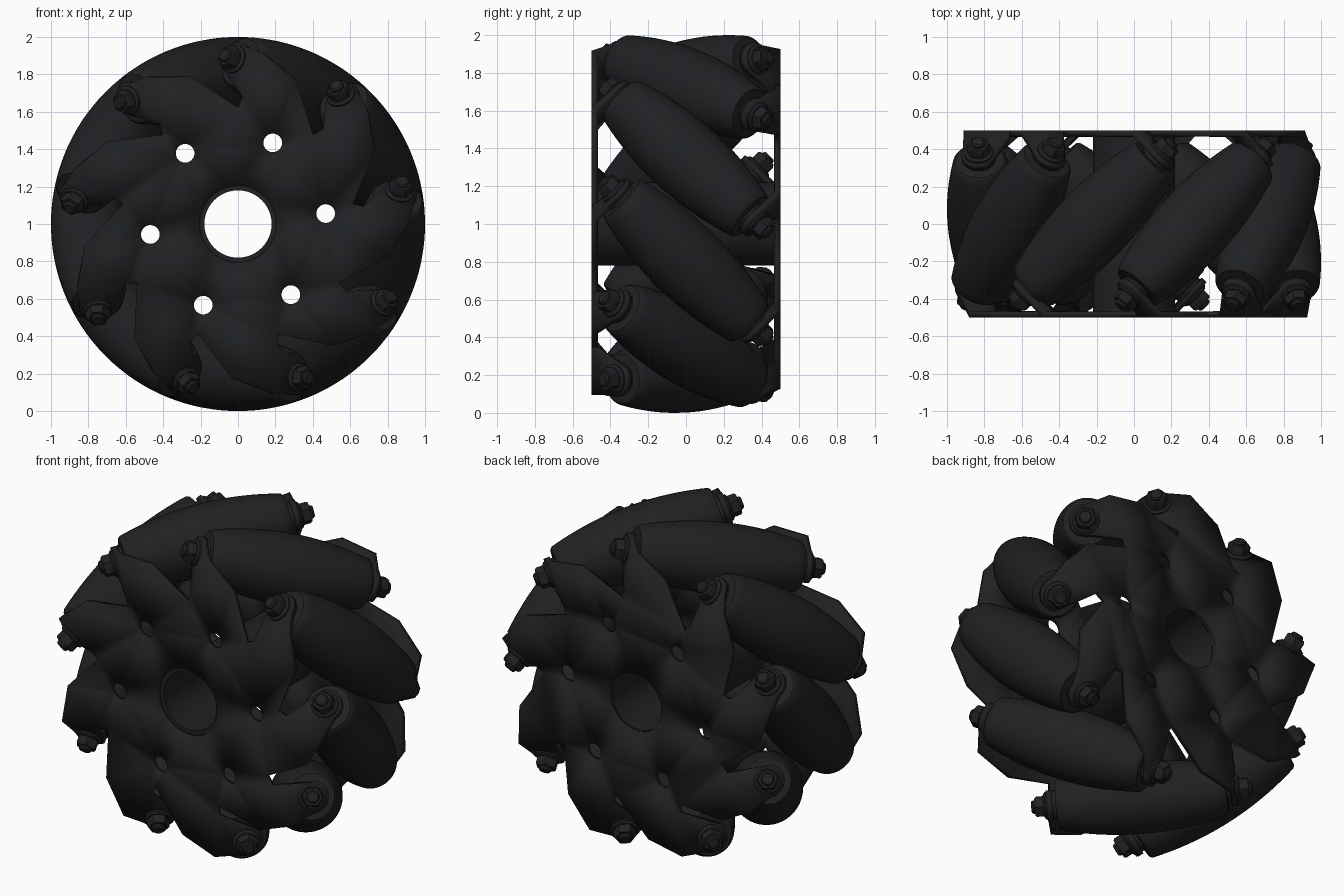
import bpy, bmesh
from math import sin, cos, tan, pi, radians, sqrt
from mathutils import Matrix, Vector

if "Cube" in bpy.data.objects:
    bpy.data.objects.remove(bpy.data.objects["Cube"])

N = 9                          # rollers
PHI0 = radians(-14.2)          # angle of first roller centre
RC = 0.795                     # roller axis distance from wheel axis
CENTRE = Vector((0, 0, 1))
Y = Vector((0, 1, 0))

mat = bpy.data.materials.new("black")
mat.diffuse_color = (0.014, 0.015, 0.016, 1)
mat.use_nodes = True
mat.node_tree.nodes["Principled BSDF"].inputs["Base Color"].default_value = mat.diffuse_color


def frame(i):
    """Radial and tangential directions of roller i."""
    f = PHI0 + i * 2 * pi / N
    return Vector((cos(f), 0, sin(f))), Vector((-sin(f), 0, cos(f)))


def finish(name, bm, angle=35):
    me = bpy.data.meshes.new(name)
    bm.to_mesh(me)
    bm.free()
    me.shade_smooth()
    me.set_sharp_from_angle(angle=radians(angle))
    me.materials.append(mat)
    return me


def place(name, me, matrix=Matrix()):
    ob = bpy.data.objects.new(name, me)
    ob.matrix_world = matrix
    bpy.context.collection.objects.link(ob)
    return ob


def lathe(name, profile, segs, closed=False):
    """Revolve (height, radius) points about local z."""
    bm = bmesh.new()
    rings = [[bm.verts.new((r * cos(2 * pi * k / segs), r * sin(2 * pi * k / segs), h))
              for k in range(segs)] for h, r in profile]
    pairs = list(zip(rings, rings[1:]))
    if closed:
        pairs.append((rings[-1], rings[0]))
    else:
        bm.faces.new(rings[0])
        bm.faces.new(rings[-1])
    for a, b in pairs:
        for k in range(segs):
            j = (k + 1) % segs
            bm.faces.new((a[k], a[j], b[j], b[k]))
    bmesh.ops.recalc_face_normals(bm, faces=bm.faces)
    return finish(name, bm)


# Roller barrel: its envelope follows the wheel's unit circle
barrel = []
for k in range(25):
    th = radians(21) * (k / 12 - 1)
    L = 1 - RC / cos(th)
    barrel.append((RC * tan(th) * sqrt(2) + L * sin(th) / sqrt(2), L * sqrt(1 - sin(th) ** 2 / 2)))
s_end, r_end = barrel[-1]
tip = [(s_end + 0.012, r_end - 0.012), (s_end + 0.015, 0.085), (0.51, 0.08)]
barrel = [(-s, r) for s, r in reversed(tip)] + barrel + tip
roller = lathe("roller", barrel, 48)

# Axle bolt parts
washer = lathe("washer", [(0.53, 0.078), (0.545, 0.078), (0.555, 0.064)], 24)
hex_head = lathe("bolt_head", [(0.55, 0.064), (0.595, 0.064), (0.605, 0.056)], 6)
axle = lathe("axle", [(-0.625, 0.03), (-0.615, 0.038), (0.615, 0.038), (0.625, 0.03)], 16)

flip = Matrix.Rotation(pi, 4, 'X')
for i in range(N):
    n, t = frame(i)
    a = (t - Y).normalized()
    m = Matrix((n, a.cross(n), a)).transposed().to_4x4()
    m.translation = CENTRE + n * RC
    place(f"roller_{i}", roller, m)
    place(f"axle_{i}", axle, m)
    for side, mm in (("front", m), ("back", m @ flip)):
        place(f"washer_{side}_{i}", washer, mm)
        place(f"bolt_head_{side}_{i}", hex_head, mm)


# Side plates: saw-tooth sheet with a bent mounting tab on each arm
BEND, B_LOW, B_TOP, TAB_R = 0.257, 0.63, 0.89, 0.095


def plate(name, k, bore):
    bm = bmesh.new()

    def vert(i, rho, t_off, depth=0.0):
        n, t = frame(i)
        return bm.verts.new(CENTRE + n * rho + t * (k * t_off) + Y * (k * (-0.5 + depth)))

    def loop(vs):
        return [bm.edges.new((vs[j], vs[(j + 1) % len(vs)])) for j in range(len(vs))]

    outline, bends = [], []
    for j in range(N):
        i = k * j
        arm = [vert(i, 0.60, -0.17), vert(i, 0.827, 0.03), vert(i, B_TOP, BEND), vert(i, B_LOW, BEND)]
        outline += arm
        bends.append((i, arm[2], arm[3]))
    edges = loop(outline)
    # centre bore and six fixing holes
    holes = [(0, 0, bore, 48)]
    for h in range(6):
        ang = radians(6.8 + 60 * h)
        holes.append((0.472 * cos(ang), 0.472 * sin(ang), 0.05, 24))
    for cx, cz, r, segs in holes:
        edges += loop([bm.verts.new((cx + r * cos(2 * pi * q / segs), k * -0.5,
                                     1 + cz + r * sin(2 * pi * q / segs))) for q in range(segs)])
    bmesh.ops.triangle_fill(bm, edges=edges, use_beauty=True, normal=(0, -k, 0))
    # tabs folded 45 degrees, rounded about the roller axle
    for i, top, low in bends:
        rim = []
        for q in range(13):
            ang = radians(105 - 255 * q / 12 + 15) if q else radians(112)
            ang = radians(112 - (112 + 38) * q / 12)
            u = 0.172 + TAB_R * cos(ang)
            rim.append(vert(i, RC + TAB_R * sin(ang), BEND + u / sqrt(2), u / sqrt(2)))
        bm.faces.new([top] + rim + [low])
    bmesh.ops.recalc_face_normals(bm, faces=bm.faces)
    flat = max(bm.faces, key=lambda f: abs(f.normal.y))
    if flat.normal.y * k > 0:
        bmesh.ops.reverse_faces(bm, faces=bm.faces)
    ob = place(name, finish(name, bm, 25))
    sol = ob.modifiers.new("thickness", 'SOLIDIFY')
    sol.thickness = 0.033
    sol.offset = -1
    sol.use_even_offset = True


plate("front_plate", 1, 0.205)
plate("back_plate", -1, 0.18)

# Hub tube between the plates
tube = lathe("hub", [(-0.498, 0.18), (-0.498, 0.22), (0.47, 0.22), (0.47, 0.18)], 48, closed=True)
place("hub", tube, Matrix.Translation(CENTRE) @ Matrix.Rotation(pi / 2, 4, 'X'))
